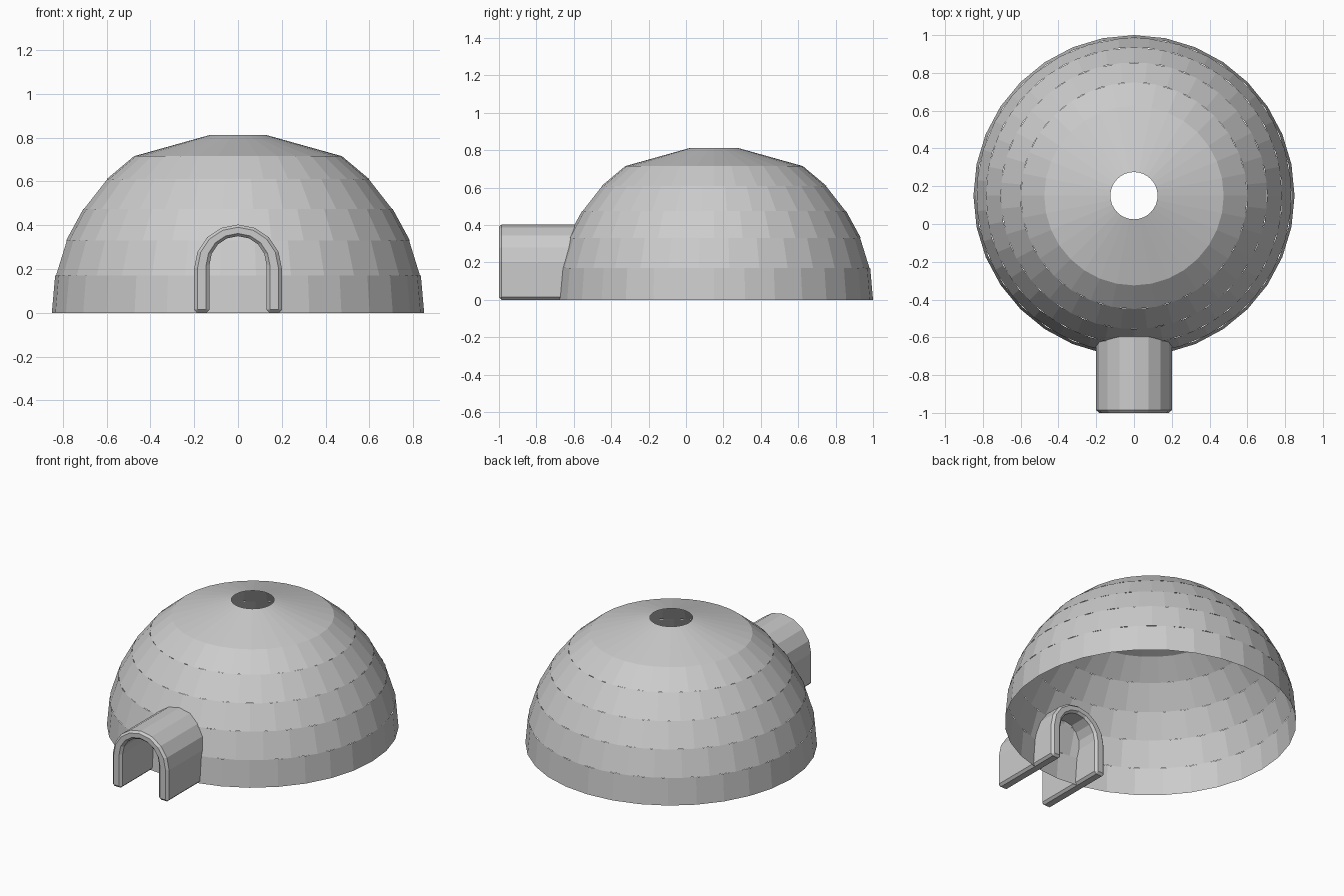
import bpy, bmesh, math

if "Cube" in bpy.data.objects:
    bpy.data.objects.remove(bpy.data.objects["Cube"])

SIDES = 32
CENTER_Y = 0.15


def make_object(name, bm):
    bmesh.ops.recalc_face_normals(bm, faces=bm.faces)
    mesh = bpy.data.meshes.new(name)
    bm.to_mesh(mesh)
    bm.free()
    ob = bpy.data.objects.new(name, mesh)
    bpy.context.collection.objects.link(ob)
    return ob


def course(name, profile, offset):
    """Open faceted band through (radius, height) pairs."""
    bm = bmesh.new()
    rings = []
    for r, z in profile:
        angles = [math.tau * (i + offset) / SIDES for i in range(SIDES)]
        rings.append([bm.verts.new((r * math.cos(a), CENTER_Y + r * math.sin(a), z))
                      for a in angles])
    for low, high in zip(rings, rings[1:]):
        for i in range(SIDES):
            j = (i + 1) % SIDES
            bm.faces.new((low[i], low[j], high[j], high[i]))
    return make_object(name, bm)


# Dome: staggered courses of blocks, the last one closing in to the smoke hole
levels = [(0.85, 0.0), (0.835, 0.17), (0.785, 0.33), (0.706, 0.475), (0.6, 0.61)]
for k in range(4):
    course(f"dome_course_{k + 1}", levels[k:k + 2], 0.5 * (k % 2))
course("dome_cap", [levels[4], (0.475, 0.715), (0.125, 0.813)], 0)


def arch(radius, spring, segments=8):
    """Door arch outline from one foot to the other."""
    arc = [(-radius * math.cos(math.pi * i / segments),
            spring + radius * math.sin(math.pi * i / segments))
           for i in range(segments + 1)]
    return [(-radius, 0)] + arc + [(radius, 0)]


# Entrance tunnel: arched vault running into the dome
outer, inner = arch(0.2, 0.203), arch(0.13, 0.22)
bm = bmesh.new()
ends = [[[bm.verts.new((x, y, z)) for x, z in line] for line in (outer, inner)]
        for y in (-1.0, -0.5)]
(fo, fi), (bo, bi) = ends
for i in range(len(outer) - 1):
    j = i + 1
    bm.faces.new((fo[i], fo[j], fi[j], fi[i]))
    bm.faces.new((bo[i], bi[i], bi[j], bo[j]))
    bm.faces.new((fo[i], bo[i], bo[j], fo[j]))
    bm.faces.new((fi[i], fi[j], bi[j], bi[i]))
for i in (0, -1):
    bm.faces.new((fo[i], fi[i], bi[i], bo[i]))
tunnel = make_object("entrance_tunnel", bm)
bevel = tunnel.modifiers.new("edge_bevel", 'BEVEL')
bevel.width = 0.014
bevel.segments = 1
bevel.limit_method = 'ANGLE'
bevel.angle_limit = math.radians(50)
